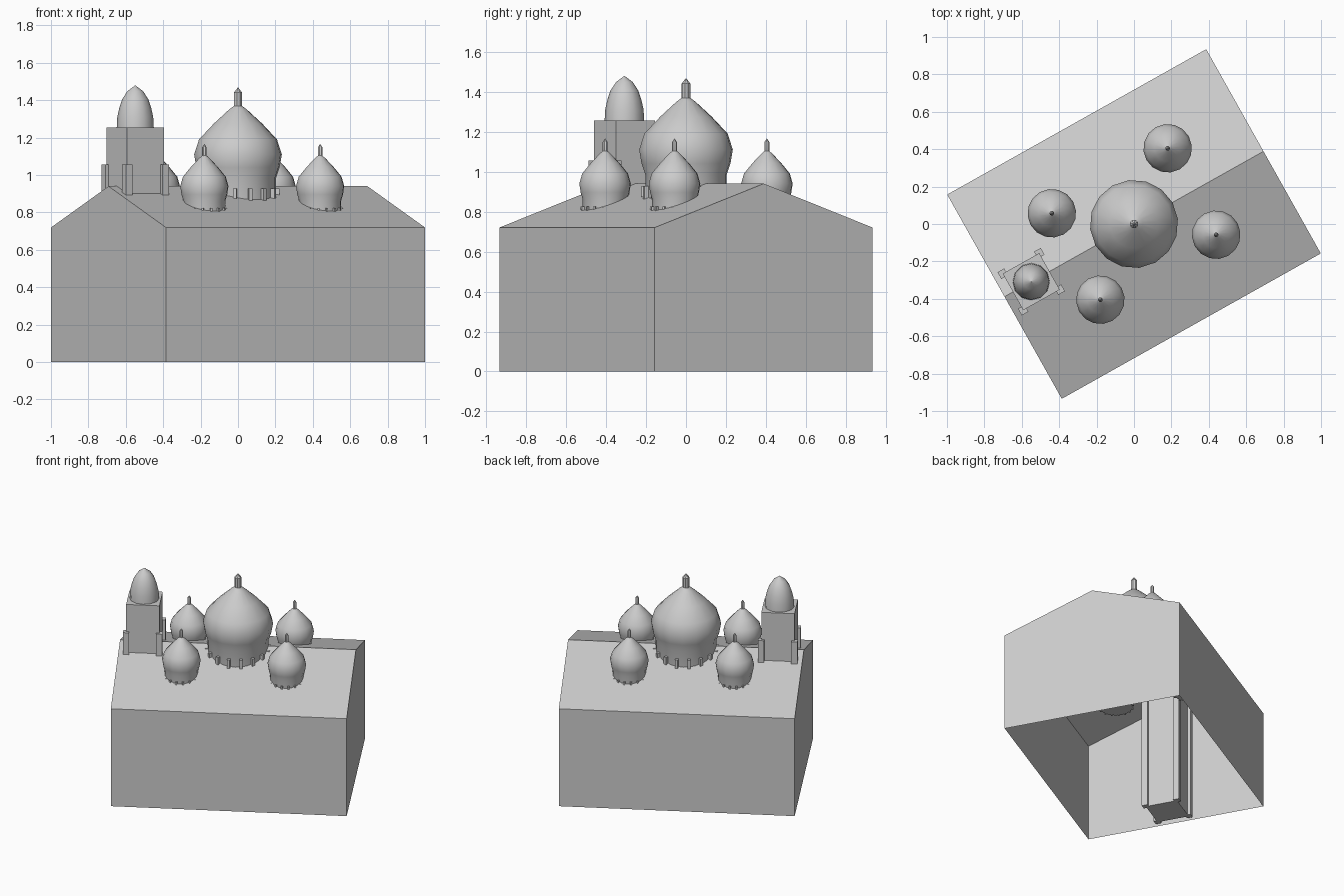
import bpy, bmesh, math
from mathutils import Matrix, Vector

old = bpy.data.objects.get("Cube")
if old:
    bpy.data.objects.remove(old)

TURN = Matrix.Rotation(math.radians(29.3), 4, "Z")  # whole building sits turned

stone = bpy.data.materials.new("pale_stone")
stone.use_nodes = True
grey = (0.6, 0.6, 0.6, 1)
stone.diffuse_color = grey
stone.node_tree.nodes["Principled BSDF"].inputs["Base Color"].default_value = grey


def finish(name, bm, at=(0, 0, 0), smooth=False):
    bmesh.ops.recalc_face_normals(bm, faces=bm.faces)
    mesh = bpy.data.meshes.new(name)
    bm.to_mesh(mesh)
    bm.free()
    mesh.materials.append(stone)
    obj = bpy.data.objects.new(name, mesh)
    bpy.context.collection.objects.link(obj)
    obj.matrix_world = TURN @ Matrix.Translation(at)
    if smooth:
        bpy.ops.object.select_all(action="DESELECT")
        obj.select_set(True)
        bpy.context.view_layer.objects.active = obj
        bpy.ops.object.shade_smooth_by_angle(angle=math.radians(35))
    return obj


def add_box(bm, size, center, turn=0):
    m = (Matrix.Rotation(turn, 4, "Z") @ Matrix.Translation(center)
         @ Matrix.Diagonal((*size, 1)))
    bmesh.ops.create_cube(bm, size=1, matrix=m)


def lathe(name, profile, sides, at):
    """Turn (radius, height) points into a closed round part."""
    bm = bmesh.new()
    rings = []
    for r, z in profile:
        rings.append([bm.verts.new((r * math.cos(a), r * math.sin(a), z))
                      for a in (math.tau * i / sides for i in range(sides))])
    for low, high in zip(rings, rings[1:]):
        for i in range(sides):
            j = (i + 1) % sides
            bm.faces.new((low[i], low[j], high[j], high[i]))
    bm.faces.new(rings[0])
    bm.faces.new(rings[-1])
    return finish(name, bm, at, smooth=True)


def onion_dome(name, at, sx, sz):
    """Drum, bulb, finial and ring of buttresses; heights are from the widest ring."""
    drum = -0.36
    bulb = [(0.205, drum), (0.205, -0.125), (0.224, -0.07), (0.236, 0), (0.21, 0.08),
            (0.13, 0.165), (0.048, 0.24), (0.018, 0.262)]
    rod = [(0.023, 0.25), (0.023, 0.33), (0.002, 0.357)]
    lathe(name + "_bulb", [(r * sx, z * sz) for r, z in bulb], 16, at)
    lathe(name + "_finial", [(r * sx, z * sz) for r, z in rod], 8, at)
    bm = bmesh.new()
    top = -0.183
    for i in range(16):
        add_box(bm, (0.03 * sx, 0.02 * sx, (top - drum) * sz),
                (0.208 * sx, 0, (top + drum) / 2 * sz), math.tau * (i + 0.5) / 16)
    finish(name + "_buttresses", bm, at)


# Gabled hall, open underneath
half_len, half_wid, eave, ridge = 0.794, 0.626, 0.72, 0.94
section = [(-half_wid, 0), (-half_wid, eave), (0, ridge), (half_wid, eave), (half_wid, 0)]
bm = bmesh.new()
ends = [[bm.verts.new((x, y, z)) for y, z in section] for x in (-half_len, half_len)]
for end in ends:
    bm.faces.new(end)
for i in range(len(section) - 1):
    bm.faces.new((ends[0][i], ends[0][i + 1], ends[1][i + 1], ends[1][i]))
finish("hall", bm)

# Domes on the roof
onion_dome("main_dome", (0, 0, 1.11), 1, 1)
for sx, side in ((-1, "west"), (1, "east")):
    for sy, end in ((-1, "front"), (1, "back")):
        onion_dome(f"{end}_{side}_dome", (sx * 0.355, sy * 0.265, 0.94), 0.55, 0.63)

# Bell tower with corner piers
tower_at = (-0.63, 0, 0)
side, height = 0.224, 1.255
bm = bmesh.new()
add_box(bm, (side, side, height), (0, 0, height / 2))
finish("tower", bm, tower_at)
bm = bmesh.new()
pier = 1.055
for x in (-side / 2, side / 2):
    for y in (-side / 2, side / 2):
        add_box(bm, (0.041, 0.041, pier), (x, y, pier / 2))
finish("tower_piers", bm, tower_at)
lathe("tower_dome", [(0.099, height), (0.096, 1.31), (0.085, 1.36), (0.07, 1.405),
                     (0.042, 1.448), (0.002, 1.478)], 12, tower_at)
